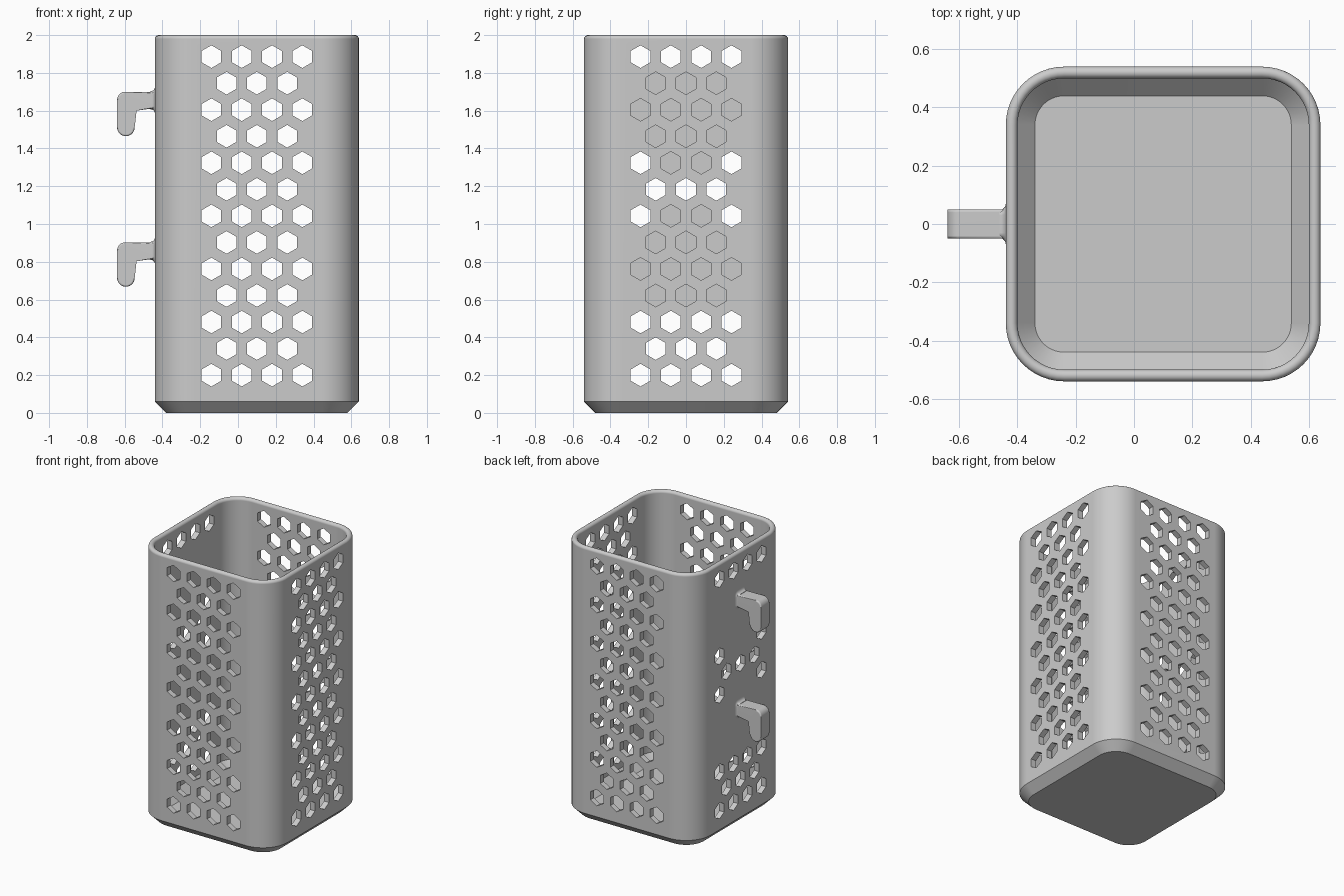
import bpy
import bmesh
from math import cos, sin, pi, radians
from mathutils import Vector

default = bpy.data.objects.get("Cube")
if default:
    bpy.data.objects.remove(default, do_unlink=True)

grey = bpy.data.materials.new("light grey plastic")
colour = (0.6, 0.6, 0.6, 1)
grey.use_nodes = True
grey.diffuse_color = colour
grey.node_tree.nodes["Principled BSDF"].inputs["Base Color"].default_value = colour

CENTRE_X = 0.10      # middle of the box
HALF = 0.54          # half the outer width
CORE = 0.34          # half width of the square joining the corner centres


def make_object(name, bm):
    bmesh.ops.recalc_face_normals(bm, faces=bm.faces)
    mesh = bpy.data.meshes.new(name)
    bm.to_mesh(mesh)
    bm.free()
    mesh.materials.append(grey)
    obj = bpy.data.objects.new(name, mesh)
    bpy.context.collection.objects.link(obj)
    return obj


def smooth(obj, angle):
    bpy.ops.object.select_all(action="DESELECT")
    obj.select_set(True)
    bpy.context.view_layer.objects.active = obj
    bpy.ops.object.shade_smooth_by_angle(angle=radians(angle))
    mod = obj.modifiers.new("even shading", "WEIGHTED_NORMAL")
    mod.keep_sharp = True


def arc(cx, cy, r, start, end, steps):
    angles = [radians(start + (end - start) * i / steps) for i in range(steps + 1)]
    return [(cx + r * cos(a), cy + r * sin(a)) for a in angles]


def rounded_square(core, r, steps):
    points = []
    for sx, sy, start in ((1, 1, 0), (-1, 1, 90), (-1, -1, 180), (1, -1, 270)):
        points += arc(sx * core, sy * core, r, start, start + 90, steps)
    return points


def loft(bm, rings):
    """Skin a list of equal rings and cap both ends."""
    loops = [[bm.verts.new(p) for p in ring] for ring in rings]
    n = len(loops[0])
    for a, b in zip(loops, loops[1:]):
        for i in range(n):
            j = (i + 1) % n
            bm.faces.new((a[i], a[j], b[j], b[i]))
    return [bm.faces.new(loops[0]), bm.faces.new(loops[-1])]


# Box: chamfered base, straight walls, rounded rim, chamfered inner floor
profile = [(0.14, 0), (0.20, 0.06)]
profile += arc(0.18, 1.98, 0.02, 0, 180, 8)
profile += [(0.16, 0.10), (0.10, 0.04)]
bm = bmesh.new()
loft(bm, [[(CENTRE_X + x, y, z) for x, y in rounded_square(CORE, r, 12)]
          for r, z in profile])
box = make_object("perforated_box", bm)


# Hexagonal holes; the hook wall stays solid around the hooks
def keep_hole(row, offset):
    if row in (3, 4, 5, 9, 10, 11):
        return False
    return row not in (6, 8) or abs(offset) > 0.2


bm = bmesh.new()
centre = Vector((CENTRE_X, 0, 0))
for normal in (Vector((1, 0, 0)), Vector((-1, 0, 0)), Vector((0, 1, 0)), Vector((0, -1, 0))):
    tangent = Vector((-normal.y, normal.x, 0))
    for row in range(13):
        count = 4 - row % 2
        z = 0.20 + row * 0.1405
        for col in range(count):
            offset = (col - (count - 1) / 2) * 0.1605
            if normal.x < 0 and not keep_hole(row, offset):
                continue
            hexagon = arc(offset, z, 0.06, 30, 330, 5)
            loft(bm, [[centre + normal * depth + tangent * u + Vector((0, 0, v))
                       for u, v in hexagon] for depth in (HALF - 0.08, HALF + 0.04)])
cutter = make_object("hole_cutter", bm)
cutter.hide_render = True

bpy.context.view_layer.objects.active = box
cut = box.modifiers.new("holes", "BOOLEAN")
cut.operation = "DIFFERENCE"
cut.solver = "EXACT"
cut.object = cutter
bpy.ops.object.modifier_apply(modifier=cut.name)
bpy.data.objects.remove(cutter, do_unlink=True)
smooth(box, 30)


# Hooks: a bent arm with softened edges and a flared root at the wall
def make_hook(name, top):
    wall = CENTRE_X - HALF
    outline = [(wall + 0.02, top)]
    outline += arc(-0.597, top - 0.043, 0.043, 90, 180, 8)
    outline += arc(-0.5935, top - 0.1885, 0.0465, 180, 360, 16)
    outline += arc(-0.537, top - 0.10, 0.01, 180, 90, 4)
    outline += [(wall + 0.02, top - 0.09)]
    bm = bmesh.new()
    caps = loft(bm, [[(x, y, z) for x, z in outline] for y in (-0.05, 0.05)])
    rims = [e for cap in caps for e in cap.edges]
    bmesh.ops.bevel(bm, geom=rims, offset=0.016, segments=4, profile=0.5,
                    affect="EDGES", clamp_overlap=True)
    hook = make_object(name, bm)
    smooth(hook, 40)

    bm = bmesh.new()
    flare = [(0.01, 0.022)] + [(-0.022 + 0.022 * sin(a), 0.022 - 0.022 * cos(a))
                               for a in [pi / 2 * (1 - i / 5) for i in range(6)]]
    loft(bm, [[(wall + x, y, top - 0.045 + z)
               for y, z in rounded_square(0.03, 0.018 + grow, 4)] for x, grow in flare])
    root = make_object(name + "_root", bm)
    smooth(root, 40)


make_hook("upper_hook", 1.70)
make_hook("lower_hook", 0.903)
